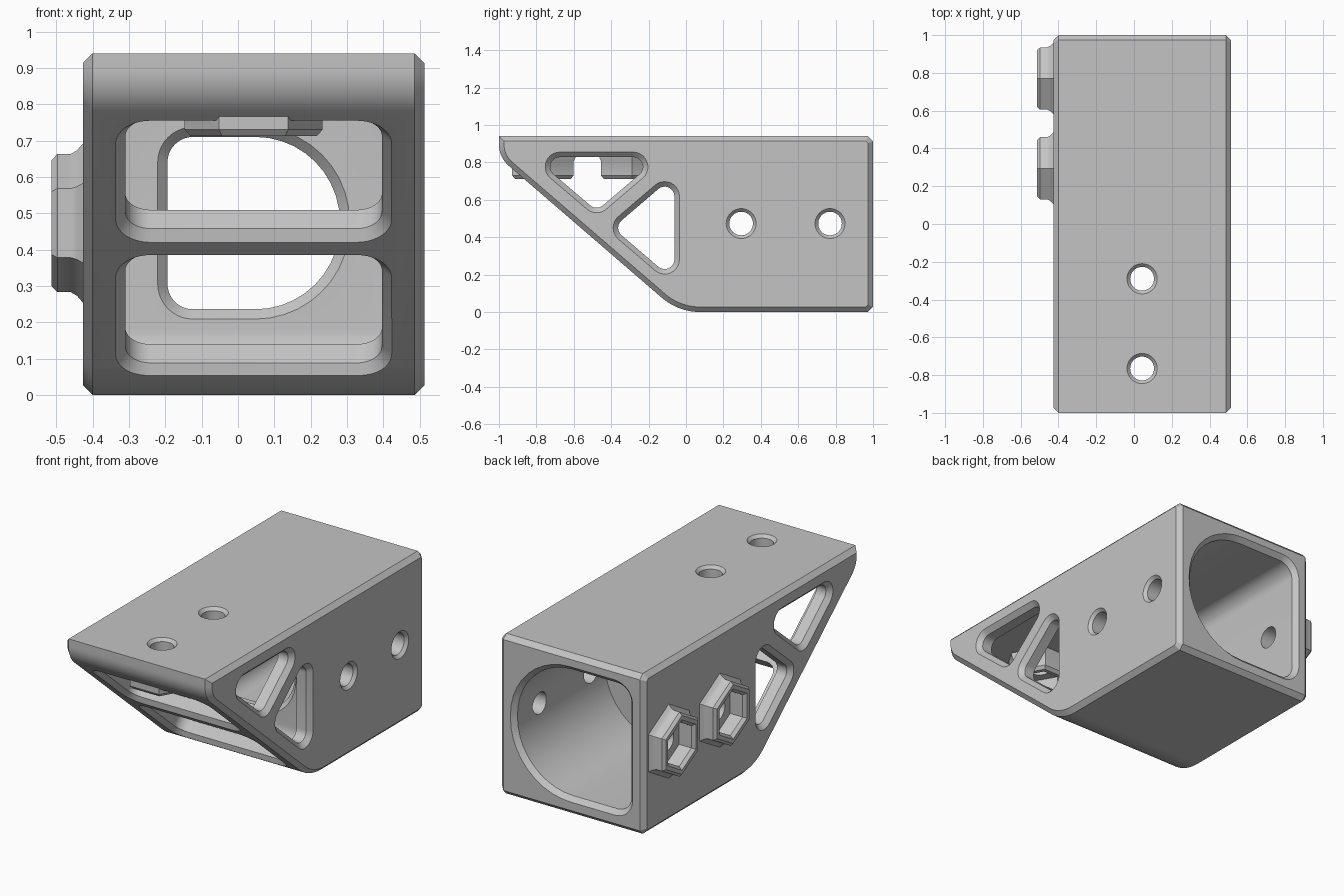
import bpy, bmesh, math
from mathutils import Vector

if "Cube" in bpy.data.objects:
    bpy.data.objects.remove(bpy.data.objects["Cube"], do_unlink=True)

CH = 0.027            # chamfer used on every edge
MID_X, MID_Z = 0.043, 0.473
LEFT, RIGHT = -0.427, 0.513

# Slanted nose plane: start point, direction up the slope, inward normal
SLOPE = math.atan(0.862)
FOOT = Vector((0, -0.041, 0))
UP = Vector((0, -math.cos(SLOPE), math.sin(SLOPE)))
INWARD = Vector((0, math.sin(SLOPE), math.cos(SLOPE)))


# Maps from profile coordinates (u, v) and depth d to space
def along_x(u, v, d): return Vector((d, u, v))
def along_y(u, v, d): return Vector((u, d, v))
def along_z(u, v, d): return Vector((u, v, d))
def into_slant(u, v, d): return FOOT + Vector((u, 0, 0)) + UP * v + INWARD * d


def outline(corners, grow=0.0, steps=10):
    """Counter-clockwise corners (u, v, radius) rounded and offset outwards."""
    result = []
    n = len(corners)
    for i in range(n):
        p = [Vector(corners[(i + k) % n][:2]) for k in (-1, 0, 1)]
        r = corners[i][2]
        e1, e2 = (p[1] - p[0]).normalized(), (p[2] - p[1]).normalized()
        n1, n2 = Vector((e1.y, -e1.x)), Vector((e2.y, -e2.x))
        miter = (n1 + n2) / (1 + n1.dot(n2))
        if r == 0:
            result.append(p[1] + miter * grow)
            continue
        centre = p[1] - miter * r
        a = math.atan2(n1.y, n1.x)
        turn = math.acos(max(-1, min(1, n1.dot(n2))))
        for k in range(steps + 1):
            t = a + turn * k / steps
            result.append(centre + Vector((math.cos(t), math.sin(t))) * (r + grow))
    return result


def loft(name, frame, rings):
    """Closed solid through rings given as (depth, points)."""
    bm = bmesh.new()
    loops = [[bm.verts.new(frame(p[0], p[1], d)) for p in pts] for d, pts in rings]
    n = len(loops[0])
    for a, b in zip(loops, loops[1:]):
        for i in range(n):
            bm.faces.new((a[i], a[(i + 1) % n], b[(i + 1) % n], b[i]))
    bm.faces.new(loops[0])
    bm.faces.new(loops[-1])
    bmesh.ops.recalc_face_normals(bm, faces=bm.faces)
    mesh = bpy.data.meshes.new(name)
    bm.to_mesh(mesh)
    bm.free()
    obj = bpy.data.objects.new(name, mesh)
    bpy.context.collection.objects.link(obj)
    return obj


def prism(name, frame, corners, levels):
    return loft(name, frame, [(d, outline(corners, g)) for d, g in levels])


def round_bar(name, frame, u, v, levels, sides=40, start=0.0):
    def ring(r):
        return [(u + r * math.cos(start + math.tau * k / sides),
                 v + r * math.sin(start + math.tau * k / sides)) for k in range(sides)]
    return loft(name, frame, [(d, ring(r)) for d, r in levels])


def combine(target, tool, operation):
    mod = target.modifiers.new(tool.name, 'BOOLEAN')
    mod.operation, mod.solver, mod.object = operation, 'EXACT', tool
    bpy.context.view_layer.objects.active = target
    bpy.ops.object.modifier_apply(modifier=mod.name)
    bpy.data.objects.remove(tool, do_unlink=True)


def cut(tool): combine(body, tool, 'DIFFERENCE')
def add(tool): combine(body, tool, 'UNION')


# Main housing with chamfered sides and slanted nose
housing = [(1 - CH, 0, 0), (1, CH, 0), (1, 0.94 - CH, 0), (1 - CH, 0.94, 0),
           (-1, 0.94, 0), (-1, 0.827, 0.15), (-0.041, 0, 0.31)]
body = prism("bracket_housing", along_x, housing,
             [(LEFT, -CH), (LEFT + CH, 0), (RIGHT - CH, 0), (RIGHT, -CH)])

# Nose compartment behind the slanted plate
nose = [(0.1, 0.84, 0.04), (-0.87, 0.84, 0), (0, 0.09, 0.04), (0.1, 0.09, 0.09)]
cut(prism("nose_cavity", along_x, nose, [(-0.337, 0), (0.423, 0)]))


# D-shaped socket in the back and the smaller opening in the inner wall
def d_shape(half, big, small):
    x0, x1 = MID_X - half, MID_X + half
    z0, z1 = MID_Z - half, MID_Z + half
    return [(x0, z0, small), (x1, z0, big), (x1, z1, big), (x0, z1, small)]


cut(prism("socket", along_y, d_shape(0.37, 0.362, 0.09),
          [(0.16, 0), (1 - CH, 0), (1.02, CH + 0.02)]))
cut(prism("inner_opening", along_y, d_shape(0.237, 0.232, 0.07),
          [(0.08, CH + 0.02), (0.1 + CH, 0), (0.2, 0)]))

# Two windows in the slanted plate
for low, high in ((0.104, 0.563), (0.67, 1.129)):
    window = [(-0.31, low, 0.07), (0.396, low, 0.07),
              (0.396, high, 0.07), (-0.31, high, 0.07)]
    cut(prism("nose_window", into_slant, window, [(-0.02, CH + 0.02), (CH, 0), (0.11, 0)]))

# Triangular windows through both side walls
r = 0.079
for tri in ([(-0.889, 0.855, r), (-0.478, 0.506, r), (-0.068, 0.855, r)],
            [(-0.432, 0.45, r), (-0.035, 0.11, r), (-0.035, 0.79, r)]):
    cut(prism("side_window", along_x, tri,
              [(LEFT - 0.02, 0.02), (LEFT + CH, -CH), (RIGHT - CH, -CH), (RIGHT + 0.02, 0.02)]))

# Hexagonal nut bosses outside the left wall, with bolt holes across the socket
for y in (0.295, 0.77):
    add(round_bar("side_boss", along_x, y, MID_Z,
                  [(-0.41, 0.235), (-0.43, 0.215), (-0.443, 0.2), (-0.46, 0.19),
                   (-0.497, 0.19), (-0.513, 0.173)], 6, math.pi / 2))
    cut(round_bar("side_recess", along_x, y, MID_Z,
                  [(-0.53, 0.165), (-0.495, 0.13), (-0.415, 0.13)], 6, math.pi / 2))
    cut(round_bar("side_bolt_hole", along_x, y, MID_Z,
                  [(-0.5, 0.063), (RIGHT - 0.017, 0.063), (RIGHT + 0.02, 0.1)]))

# Matching nut bosses under the roof, with bolt holes from above
for y in (-0.29, -0.765):
    add(round_bar("roof_boss", along_z, MID_X, y,
                  [(0.86, 0.2), (0.825, 0.2), (0.808, 0.19), (0.73, 0.19), (0.712, 0.173)], 6))
    cut(round_bar("roof_recess", along_z, MID_X, y,
                  [(0.695, 0.165), (0.73, 0.13), (0.81, 0.13)], 6))
    cut(round_bar("roof_bolt_hole", along_z, MID_X, y,
                  [(0.75, 0.063), (0.923, 0.063), (0.96, 0.1)]))

# Plain grey finish
grey = bpy.data.materials.new("plain_grey")
grey.use_nodes = True
colour = (0.55, 0.55, 0.55, 1)
grey.diffuse_color = colour
grey.node_tree.nodes["Principled BSDF"].inputs["Base Color"].default_value = colour
body.data.materials.clear()
body.data.materials.append(grey)
for face in body.data.polygons:
    face.material_index = 0

bpy.ops.object.select_all(action='DESELECT')
body.select_set(True)
bpy.context.view_layer.objects.active = body
bpy.ops.object.shade_smooth_by_angle(angle=math.radians(30))
